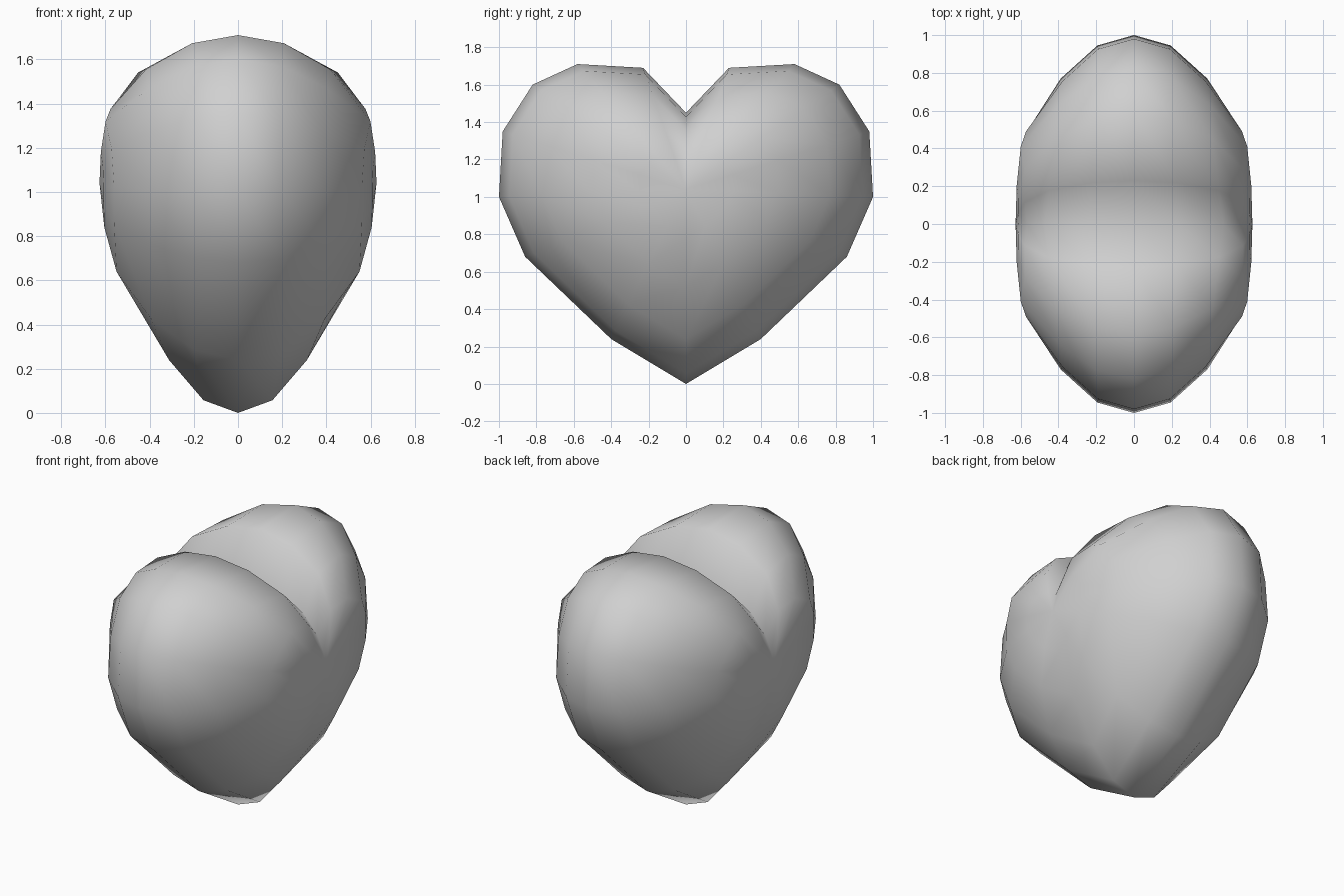
import bpy
import bmesh

cube = bpy.data.objects.get("Cube")
if cube:
    bpy.data.objects.remove(cube, do_unlink=True)

# Flat grey surface
grey = bpy.data.materials.new("Soft grey")
grey.use_nodes = True
grey.diffuse_color = (0.63, 0.63, 0.63, 1)
grey.node_tree.nodes["Principled BSDF"].inputs["Base Color"].default_value = (0.63, 0.63, 0.63, 1)

# Heart outline from the tip up to the cleft, mirrored to a closed loop:
# (y, z, fullness near the rim, fullness of the flank)
half = [(0, 0, 0.78, 0.86), (0.4, 0.24, 0.98, 1), (0.86, 0.68, 1, 1.02),
        (1, 1, 0.97, 1.02), (0.98, 1.35, 0.95, 1.04), (0.82, 1.6, 1, 1.09),
        (0.58, 1.71, 1.04, 1.05), (0.23, 1.69, 1.13, 1.05), (0, 1.45, 1.18, 1.03)]
outline = half + [(-y, *rest) for y, *rest in half[-2:0:-1]]
CENTRE = 1.04

# Thickness of the body from rim to flank: (x, outline scale)
side = [(0.2, 0.945), (0.4, 0.77), (0.55, 0.5), (0.605, 0.25)]
levels = [(-x, s) for x, s in reversed(side)] + [(0, 1)] + side


def fullness(rim, flank, s):
    """Thickness factor, evening out towards the middle of the flank."""
    if s > 0.6:
        return rim
    return flank if s > 0.4 else flank ** 0.3


bm = bmesh.new()
rings = []
for x, s in levels:
    rings.append([bm.verts.new((x * fullness(rim, flank, s), y * s, CENTRE + (z - CENTRE) * s))
                  for y, z, rim, flank in outline])

# Skin between neighbouring rings, then close both sides
n = len(outline)
for a, b in zip(rings, rings[1:]):
    for i in range(n):
        j = (i + 1) % n
        bm.faces.new((a[i], a[j], b[j], b[i]))
for x, ring in ((-0.627, rings[0]), (0.627, rings[-1])):
    pole = bm.verts.new((x, 0, CENTRE))
    for i in range(n):
        bm.faces.new((ring[i], ring[(i + 1) % n], pole))
bmesh.ops.recalc_face_normals(bm, faces=bm.faces)
for face in bm.faces:
    face.smooth = True

mesh = bpy.data.meshes.new("heart")
bm.to_mesh(mesh)
bm.free()
mesh.materials.append(grey)
heart = bpy.data.objects.new("heart", mesh)
bpy.context.collection.objects.link(heart)
